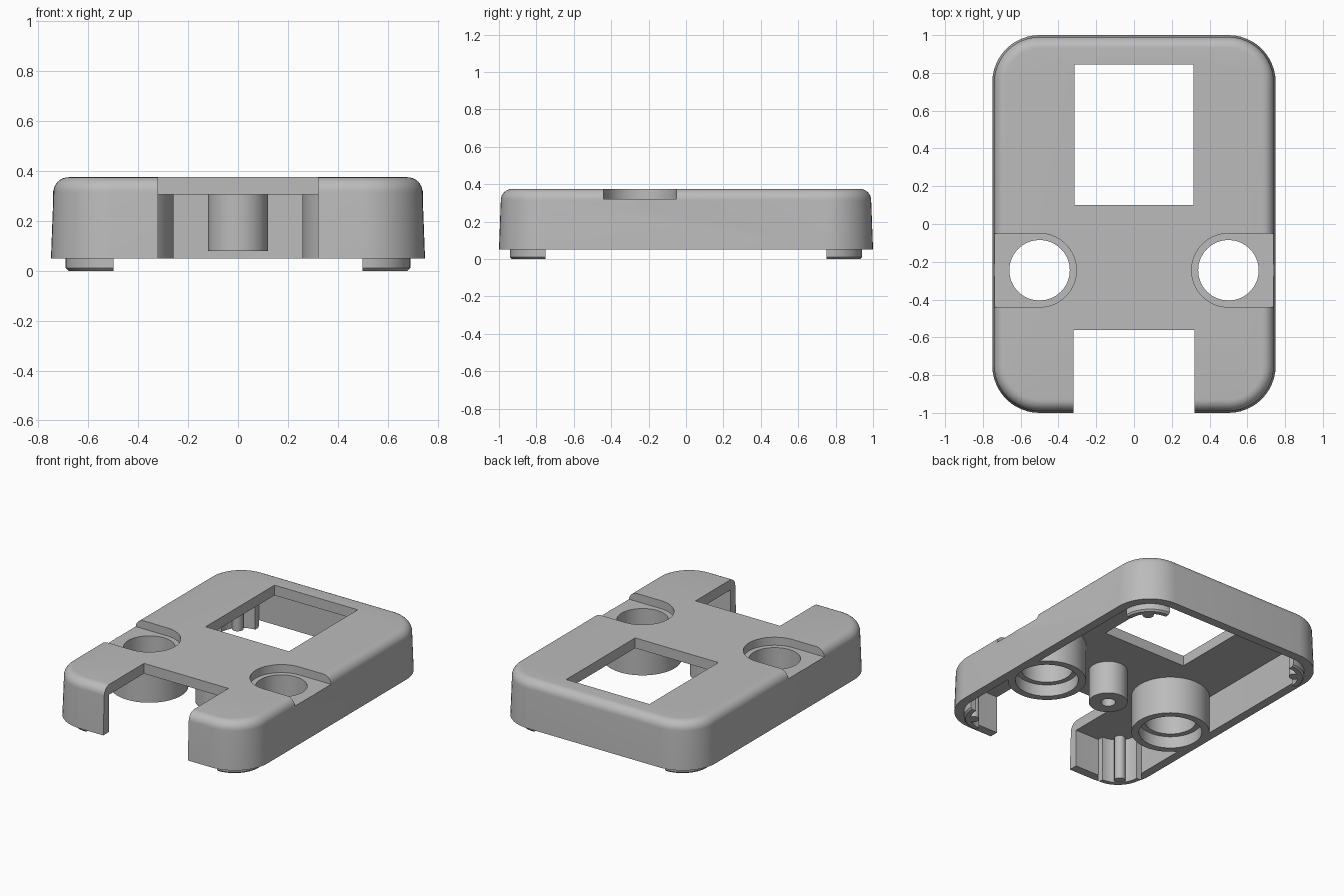
import bpy, bmesh, math
from mathutils import Matrix, Vector

cube = bpy.data.objects.get("Cube")
if cube:
    bpy.data.objects.remove(cube, do_unlink=True)

GREY = (0.5, 0.5, 0.5, 1.0)
mat = bpy.data.materials.new("plain grey")
mat.use_nodes = True
mat.diffuse_color = GREY
mat.node_tree.nodes["Principled BSDF"].inputs["Base Color"].default_value = GREY

BOTTOM, CEILING, TOP = 0.05, 0.305, 0.375
SOCKET_X, SOCKET_Y = 0.5, -0.245
CORNER_X, CORNER_Y = 0.5, 0.75


def make(name, bm):
    bmesh.ops.recalc_face_normals(bm, faces=bm.faces)
    mesh = bpy.data.meshes.new(name)
    bm.to_mesh(mesh)
    bm.free()
    mesh.materials.append(mat)
    obj = bpy.data.objects.new(name, mesh)
    bpy.context.collection.objects.link(obj)
    return obj


def rounded_loft(name, rings, segments=12):
    """Stack rounded rectangles given as (corner radius, height)."""
    bm = bmesh.new()
    loops = []
    for radius, z in rings:
        loop = []
        for q, (sx, sy) in enumerate(((1, 1), (-1, 1), (-1, -1), (1, -1))):
            for i in range(segments + 1):
                a = math.pi / 2 * (q + i / segments)
                loop.append(bm.verts.new((sx * CORNER_X + radius * math.cos(a),
                                          sy * CORNER_Y + radius * math.sin(a), z)))
        loops.append(loop)
    for low, high in zip(loops, loops[1:]):
        for i in range(len(low)):
            j = (i + 1) % len(low)
            bm.faces.new((low[i], low[j], high[j], high[i]))
    bm.faces.new(loops[0])
    bm.faces.new(loops[-1])
    return make(name, bm)


def box(name, x0, x1, y0, y1, z0, z1):
    bm = bmesh.new()
    size = Matrix.Diagonal((x1 - x0, y1 - y0, z1 - z0, 1))
    middle = Matrix.Translation(((x0 + x1) / 2, (y0 + y1) / 2, (z0 + z1) / 2))
    bmesh.ops.create_cube(bm, size=1, matrix=middle @ size)
    return make(name, bm)


def cylinder(name, x, y, radius, z0, z1, segments=64):
    bm = bmesh.new()
    bmesh.ops.create_cone(bm, cap_ends=True, segments=segments, radius1=radius,
                          radius2=radius, depth=z1 - z0,
                          matrix=Matrix.Translation((x, y, (z0 + z1) / 2)))
    return make(name, bm)


def revolve(name, profile, x, y, start, sweep, steps, closed):
    """Spin a (radius, height) profile about a vertical axis."""
    bm = bmesh.new()
    turn = Matrix.Rotation(start, 3, 'Z')
    verts = [bm.verts.new(turn @ Vector((r, 0, z))) for r, z in profile]
    geom = verts + [bm.edges.new(p) for p in zip(verts, verts[1:])]
    if closed:
        geom.append(bm.edges.new((verts[-1], verts[0])))
    end = bmesh.ops.spin(bm, geom=geom, axis=(0, 0, 1), cent=(0, 0, 0),
                         angle=sweep, steps=steps)["geom_last"]
    if closed:
        bm.faces.new(verts)
        bm.faces.new([v for v in end if isinstance(v, bmesh.types.BMVert)])
    bmesh.ops.remove_doubles(bm, verts=bm.verts, dist=0.0001)
    bmesh.ops.translate(bm, verts=bm.verts, vec=(x, y, 0))
    return make(name, bm)


def combine(target, tool, operation):
    mod = target.modifiers.new(operation.lower(), 'BOOLEAN')
    mod.operation, mod.solver, mod.object = operation, 'EXACT', tool
    bpy.context.view_layer.objects.active = target
    bpy.ops.object.modifier_apply(modifier=mod.name)
    bpy.data.objects.remove(tool, do_unlink=True)


# Tapered outer body with a rounded top edge, hollowed from below
fillet = 0.06
rings = [(0.25, BOTTOM)]
for i in range(9):
    a = math.pi / 2 * i / 8
    rings.append((0.24 - fillet * (1 - math.cos(a)), TOP - fillet * (1 - math.sin(a))))
shell = rounded_loft("case_shell", rings)
combine(shell, rounded_loft("cavity", [(0.19, -0.1), (0.19, CEILING)]), 'DIFFERENCE')

# Round sockets beneath the top plate
for side in (-1, 1):
    x = side * SOCKET_X
    combine(shell, cylinder("socket", x, SOCKET_Y, 0.242, BOTTOM, 0.34), 'UNION')

# Recess open to the side, through hole and counterbore of each socket
for side in (-1, 1):
    x = side * SOCKET_X
    edges = sorted((x, side * 0.9))
    recess = cylinder("recess", x, SOCKET_Y, 0.195, 0.32, 0.5)
    combine(recess, box("recess_side", *edges, SOCKET_Y - 0.195, SOCKET_Y + 0.195,
                        0.32, 0.5), 'UNION')
    combine(shell, recess, 'DIFFERENCE')
    combine(shell, cylinder("hole", x, SOCKET_Y, 0.16, -0.1, 0.6), 'DIFFERENCE')
    combine(shell, cylinder("counterbore", x, SOCKET_Y, 0.195, -0.1, 0.13), 'DIFFERENCE')

# Display window and front notch
combine(shell, box("window", -0.315, 0.315, 0.1, 0.845, 0.2, 0.6), 'DIFFERENCE')
combine(shell, box("notch", -0.32, 0.32, -1.2, -0.56, -0.2, 0.6), 'DIFFERENCE')
parts = [shell]

# Central screw post with a blind hole
parts.append(revolve("screw_post", [(0, 0.25), (0.045, 0.25), (0.045, 0.08), (0.12, 0.08),
                                    (0.12, 0.31), (0, 0.31)],
                     0, -0.25, 0, math.tau, 48, False))

# Quarter-ring corner feet, each with an inner locating rod
foot_profile = [(0.15, 0), (0.18, 0), (0.191, 0.011), (0.191, 0.31), (0.15, 0.31)]
corners = (("back_left", 1, 1), ("back_right", -1, 1),
           ("front_right", -1, -1), ("front_left", 1, -1))
for q, (label, sx, sy) in enumerate(corners):
    x, y = sx * CORNER_X, sy * CORNER_Y
    parts.append(revolve("foot_" + label, foot_profile, x, y,
                         q * math.pi / 2, math.pi / 2, 12, True))
    parts.append(cylinder("rod_" + label, x + sx * 0.092, y + sy * 0.092, 0.035,
                          0.002, 0.31, 24))

# Smooth shading with sharp edges kept
bpy.ops.object.select_all(action='DESELECT')
for part in parts:
    part.select_set(True)
bpy.context.view_layer.objects.active = shell
bpy.ops.object.shade_smooth_by_angle(angle=math.radians(30))
